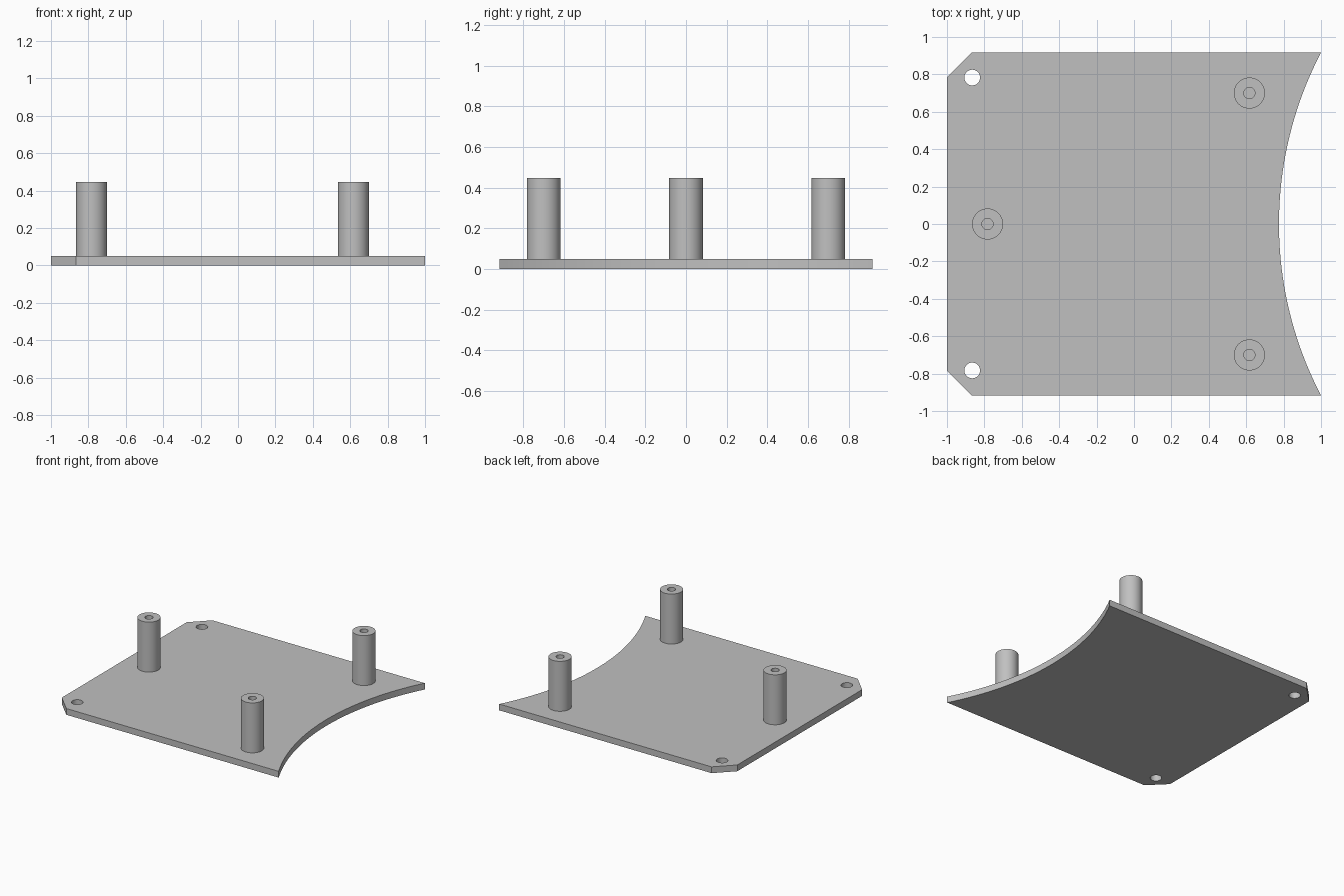
import bpy, bmesh, math

if "Cube" in bpy.data.objects:
    bpy.data.objects.remove(bpy.data.objects["Cube"])

X, Y, T = 1.0, 0.917, 0.05          # plate half sizes and thickness
CHAMFER, SAG = 0.133, 0.225         # corner cut and depth of the curved edge
POST_R, BORE_R, POST_TOP = 0.083, 0.03, 0.447

grey = bpy.data.materials.new("plain_grey")
grey.diffuse_color = (0.53, 0.53, 0.53, 1)
grey.use_nodes = True
grey.node_tree.nodes["Principled BSDF"].inputs["Base Color"].default_value = grey.diffuse_color


def make_object(name, bm):
    bmesh.ops.recalc_face_normals(bm, faces=bm.faces[:])
    me = bpy.data.meshes.new(name)
    bm.to_mesh(me)
    bm.free()
    me.materials.append(grey)
    ob = bpy.data.objects.new(name, me)
    bpy.context.collection.objects.link(ob)
    return ob


def smooth(ob):
    bpy.ops.object.select_all(action='DESELECT')
    ob.select_set(True)
    bpy.context.view_layer.objects.active = ob
    bpy.ops.object.shade_smooth_by_angle(angle=math.radians(30))


# Base plate outline: two cut corners on the left, concave arc on the right
R = (Y * Y + SAG * SAG) / (2 * SAG)
cx, half = X - SAG + R, math.asin(Y / R)
outline = [(-X, Y - CHAMFER), (-X, -Y + CHAMFER), (-X + CHAMFER, -Y)]
N = 40
for i in range(N + 1):
    a = -half + 2 * half * i / N
    outline.append((cx - R * math.cos(a), R * math.sin(a)))
outline.append((-X + CHAMFER, Y))

bm = bmesh.new()
face = bm.faces.new([bm.verts.new((x, y, 0)) for x, y in outline])
ext = bmesh.ops.extrude_face_region(bm, geom=[face])
bmesh.ops.translate(bm, vec=(0, 0, T),
                    verts=[v for v in ext["geom"] if isinstance(v, bmesh.types.BMVert)])
plate = make_object("base_plate", bm)

# Screw holes through the plate beside the cut corners
for side in (-1, 1):
    bm = bmesh.new()
    bmesh.ops.create_cone(bm, cap_ends=True, segments=40, radius1=0.042, radius2=0.042, depth=0.3)
    cutter = make_object("hole_cutter", bm)
    cutter.location = (-0.865, side * 0.783, 0)
    cutter.hide_render = True
    cutter.hide_set(True)
    mod = plate.modifiers.new("screw_hole", 'BOOLEAN')
    mod.operation, mod.solver, mod.object = 'DIFFERENCE', 'EXACT', cutter

# Apply the cuts and drop the cutters
bpy.context.view_layer.update()
dg = bpy.context.evaluated_depsgraph_get()
cut_mesh = bpy.data.meshes.new_from_object(plate.evaluated_get(dg))
plate.modifiers.clear()
plate.data = cut_mesh
for ob in [o for o in bpy.data.objects if o.name.startswith("hole_cutter")]:
    bpy.data.objects.remove(ob)
smooth(plate)


# Hollow standoff posts, spun from a half section
def post(name, x, y):
    profile = [(BORE_R, T), (BORE_R, POST_TOP), (POST_R, POST_TOP), (POST_R, T)]
    bm = bmesh.new()
    vs = [bm.verts.new((r, 0, z)) for r, z in profile]
    es = [bm.edges.new(p) for p in zip(vs, vs[1:])]
    es.append(bm.edges.new((vs[-1], vs[0])))
    bmesh.ops.spin(bm, geom=vs + es, cent=(0, 0, 0), axis=(0, 0, 1),
                   angle=2 * math.pi, steps=48)
    bmesh.ops.remove_doubles(bm, verts=bm.verts[:], dist=1e-4)
    ob = make_object(name, bm)
    ob.location = (x, y, 0)
    smooth(ob)


post("left_post", -0.783, 0)
post("front_post", 0.617, -0.7)
post("back_post", 0.617, 0.7)
